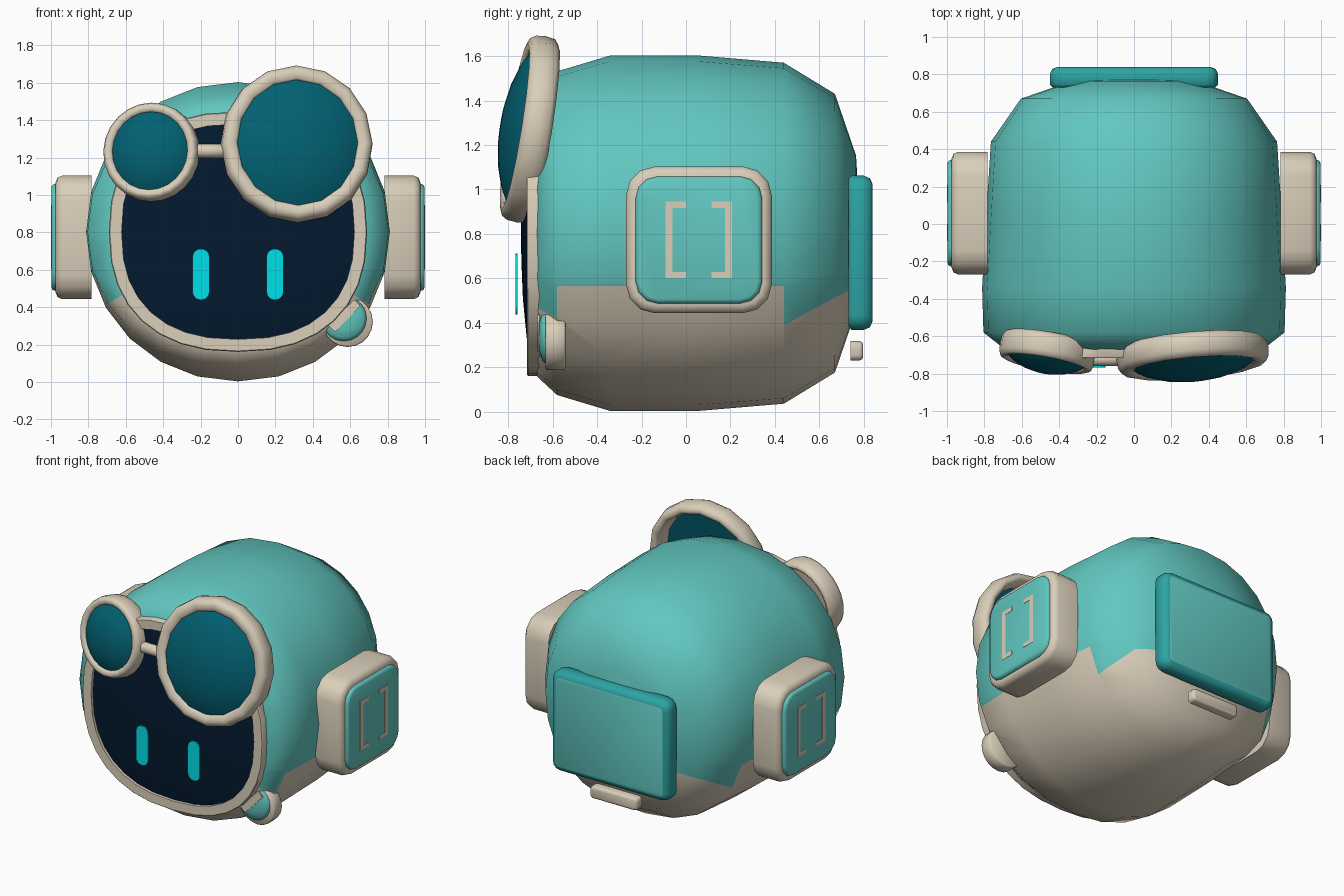
import bpy, bmesh, math
from mathutils import Matrix, Vector

if "Cube" in bpy.data.objects:
    bpy.data.objects.remove(bpy.data.objects["Cube"])

COLOURS = {
    "teal": (0.122, 0.575, 0.53), "deep_teal": (0.026, 0.37, 0.37),
    "beige": (0.70, 0.62, 0.49), "screen_navy": (0.001, 0.010, 0.030),
    "glass_blue": (0.0005, 0.118, 0.168), "eye_cyan": (0.0005, 0.78, 0.85),
}
MATS = {}
for key, rgb in COLOURS.items():
    MATS[key] = bpy.data.materials.new(key)
    MATS[key].diffuse_color = (*rgb, 1)


def oval(ru, rv, n=24, p=2.0):
    """Superellipse outline."""
    pts = []
    for i in range(n):
        a = 2 * math.pi * i / n
        c, s = math.cos(a), math.sin(a)
        pts.append((ru * math.copysign(abs(c) ** (2 / p), c),
                    rv * math.copysign(abs(s) ** (2 / p), s)))
    return pts


def rrect(hu, hv, r, seg=3):
    """Rounded rectangle outline."""
    pts = []
    for k, (su, sv) in enumerate([(1, 1), (-1, 1), (-1, -1), (1, -1)]):
        for j in range(seg + 1):
            a = math.pi / 2 * (k + j / seg)
            pts.append((su * (hu - r) + r * math.cos(a), sv * (hv - r) + r * math.sin(a)))
    return pts


def place(x, y, z, yaw=0, tilt=0):
    return (Matrix.Translation((x, y, z)) @ Matrix.Rotation(math.radians(yaw), 4, 'Z')
            @ Matrix.Rotation(math.radians(tilt), 4, 'X'))


def finish(name, bm, mats, angle):
    bmesh.ops.recalc_face_normals(bm, faces=bm.faces)
    me = bpy.data.meshes.new(name)
    bm.to_mesh(me)
    bm.free()
    for m in mats:
        me.materials.append(MATS[m])
    ob = bpy.data.objects.new(name, me)
    bpy.context.collection.objects.link(ob)
    bpy.ops.object.select_all(action='DESELECT')
    ob.select_set(True)
    bpy.context.view_layer.objects.active = ob
    bpy.ops.object.shade_smooth_by_angle(angle=math.radians(angle))
    return ob


def loft_mesh(sections, mat, hollow=False):
    """Skin outlines placed at (outline, depth); depth runs towards the front."""
    bm = bmesh.new()
    rings = [[bm.verts.new(mat @ Vector((u, -d, v))) for u, v in o] for o, d in sections]
    pairs = list(zip(rings, rings[1:]))
    if hollow:
        pairs.append((rings[-1], rings[0]))
    for a, b in pairs:
        for i in range(len(a)):
            j = (i + 1) % len(a)
            bm.faces.new((a[i], a[j], b[j], b[i]))
    if not hollow:
        bm.faces.new(rings[0])
        bm.faces.new(rings[-1])
    return bm


def loft(name, sections, colour, mat, hollow=False, angle=50):
    return finish(name, loft_mesh(sections, mat, hollow), [colour], angle)


def box(name, hu, hv, r, d0, d1, bevel, colour, mat, back=0.0):
    """Rounded block with a softened front edge and optional back bevel."""
    secs = [(rrect(hu - back, hv - back, r - back), d0)]
    if back:
        secs.append((rrect(hu, hv, r), d0 + back))
    secs += [(rrect(hu, hv, r), d1 - bevel),
             (rrect(hu - bevel * .3, hv - bevel * .3, r - bevel * .3), d1 - bevel * .3),
             (rrect(hu - bevel, hv - bevel, r - bevel), d1)]
    return loft(name, secs, colour, mat, angle=50)


# Head shell: teal above, beige below, with a stepped seam
mid = place(0, 0, 0.803)
shell = [(-.67, .69, .645, 2.25), (-.58, .805, .728, 2.1), (-.34, .812, .80, 2.05),
         (.05, .79, .80, 2.07), (.44, .765, .767, 2.12), (.67, .605, .627, 2.22),
         (.765, .33, .35, 2.1), (.785, .02, .02, 2)]
bm = loft_mesh([(oval(rx, rz, 24, p), -y) for y, rx, rz, p in shell], mid)
SEAMS = [(-1, -.58, Vector((0, -.58, .42)), Vector((0, .45, .89))),
         (-.58, .44, Vector((0, 0, .565)), Vector((0, 0, 1))),
         (.44, 1, Vector((0, .44, .39)), Vector((0, -.47, .88)))]
for lo, hi, co, no in SEAMS:
    faces = [f for f in bm.faces if lo < f.calc_center_median().y < hi]
    geom = list({e for f in faces for e in (*f.verts, *f.edges)}) + faces
    bmesh.ops.bisect_plane(bm, geom=geom, plane_co=co, plane_no=no, dist=1e-5)
for f in bm.faces:
    c = f.calc_center_median()
    for lo, hi, co, no in SEAMS:
        if lo < c.y < hi:
            f.material_index = 0 if (c - co).dot(no) > 0 else 1
finish("head_shell", bm, ["teal", "beige"], 60)

# Face: flat beige rim, domed screen, eyes
loft("face_rim", [(oval(ru, rv, 32, p), d) for ru, rv, d, p in
     [(.69, .642, .64, 2.36), (.69, .642, .71, 2.36), (.685, .637, .716, 2.36),
      (.622, .575, .716, 2.4), (.62, .573, .64, 2.4)]], "beige", mid, hollow=True, angle=40)
loft("face_screen", [(oval(.63 * k, .585 * k, 32, 2.4), d) for k, d in
     [(1, .66), (1, .695), (.8, .717), (.5, .734), (.2, .741), (.02, .742)]], "screen_navy", mid)
for side in (-1, 1):
    loft("eye", [(rrect(.046, .137, .045, 4), d) for d in (.757, .766)], "eye_cyan",
         place(.198 * side, 0, .575))


# Goggles: rounded frames with bulging glass, joined by a bridge
def goggle(name, ru, rv, w, n, bulge, mat):
    loft(name + "_frame", [(oval(ru - i, rv - i, n), d) for i, d in
         [(w * .35, -.07), (w * .08, -.052), (0, -.01), (w * .05, .035), (w * .22, .06),
          (w * .5, .067), (w * .85, .061), (w, .048), (w * .95, .01), (w * .65, -.062)]],
         "beige", mat, hollow=True, angle=75)
    gu, gv = ru - w + .004, rv - w + .004
    loft(name + "_glass", [(oval(gu * k, gv * k, n), d) for k, d in
         [(1, .035), (1, .05), (.85, .05 + bulge * .35), (.6, .05 + bulge * .7),
          (.3, .05 + bulge * .93), (.03, .05 + bulge)]], "glass_blue", mat)


small = place(-.462, -.683, 1.228, -10, -9)
goggle("small_goggle", .259, .266, .057, 24, .065, small)
loft("small_goggle_back", [(oval(.218, .226), -.045), (oval(.218, .226), -.06)], "beige", small)
goggle("large_goggle", .408, .424, .087, 16, .08, place(.314, -.705, 1.272, 5, -9))
loft("goggle_bridge", [(oval(r, r, 12), d) for r, d in
     [(.03, -.08), (.037, -.07), (.037, .07), (.03, .08)]], "beige", place(-.15, -.722, 1.235, 90))

# Ear pods with teal covers and bracket marks
for side in (-1, 1):
    m = place(0, .058, .773, 90 * side)
    box("ear_pod", .328, .33, .13, .782, .975, .035, "beige", m)
    box("ear_cover", .285, .286, .10, .94, .998, .02, "teal", m)
    for s in (-1, 1):
        # One bracket: an upright and two short arms
        for hu, hv, u, v in [(.016, .172, .134, 0), (.031, .014, .088, .158), (.031, .014, .088, -.158)]:
            loft("ear_bracket", [([(u * s + a * hu, v + b * hv) for a, b in
                 ((1, 1), (-1, 1), (-1, -1), (1, -1))], d) for d in (.995, 1.0)], "beige", m)

# Back panel and the small latch below it
back = place(0, 0, .715, 180)
panel = box("back_panel", .45, .347, .065, .73, .84, .04, "deep_teal", back, back=.015)
panel.data.materials.append(MATS["teal"])
for f in panel.data.polygons:
    if f.normal.y > .95:
        f.material_index = 1
box("back_latch", .18, .043, .025, .74, .797, .015, "beige", place(0, 0, .274, 180))

# Cheek button: beige cup, teal cap, diagonal stripe
loft("cheek_cup", [(oval(r, r, 20), d) for r, d in
     [(.128, .543), (.135, .55), (.135, .625), (.128, .632)]], "beige", place(.586, 0, .322))
cap = place(.566, 0, .34)
loft("cheek_cap", [(oval(r, r, 20), d) for r, d in
     [(.122, .60), (.122, .635), (.105, .65), (.06, .66), (.01, .662)]], "teal", cap)
stripe = place(.57, 0, .354) @ Matrix.Rotation(math.radians(-46), 4, 'Y')
loft("cheek_stripe", [(rrect(.098, .024, .004, 1), d) for d in (.658, .667)], "beige", stripe)

for m in bpy.data.materials:
    if m.users and not m.is_grease_pencil:
        m.use_nodes = True
        m.node_tree.nodes["Principled BSDF"].inputs["Base Color"].default_value = m.diffuse_color
